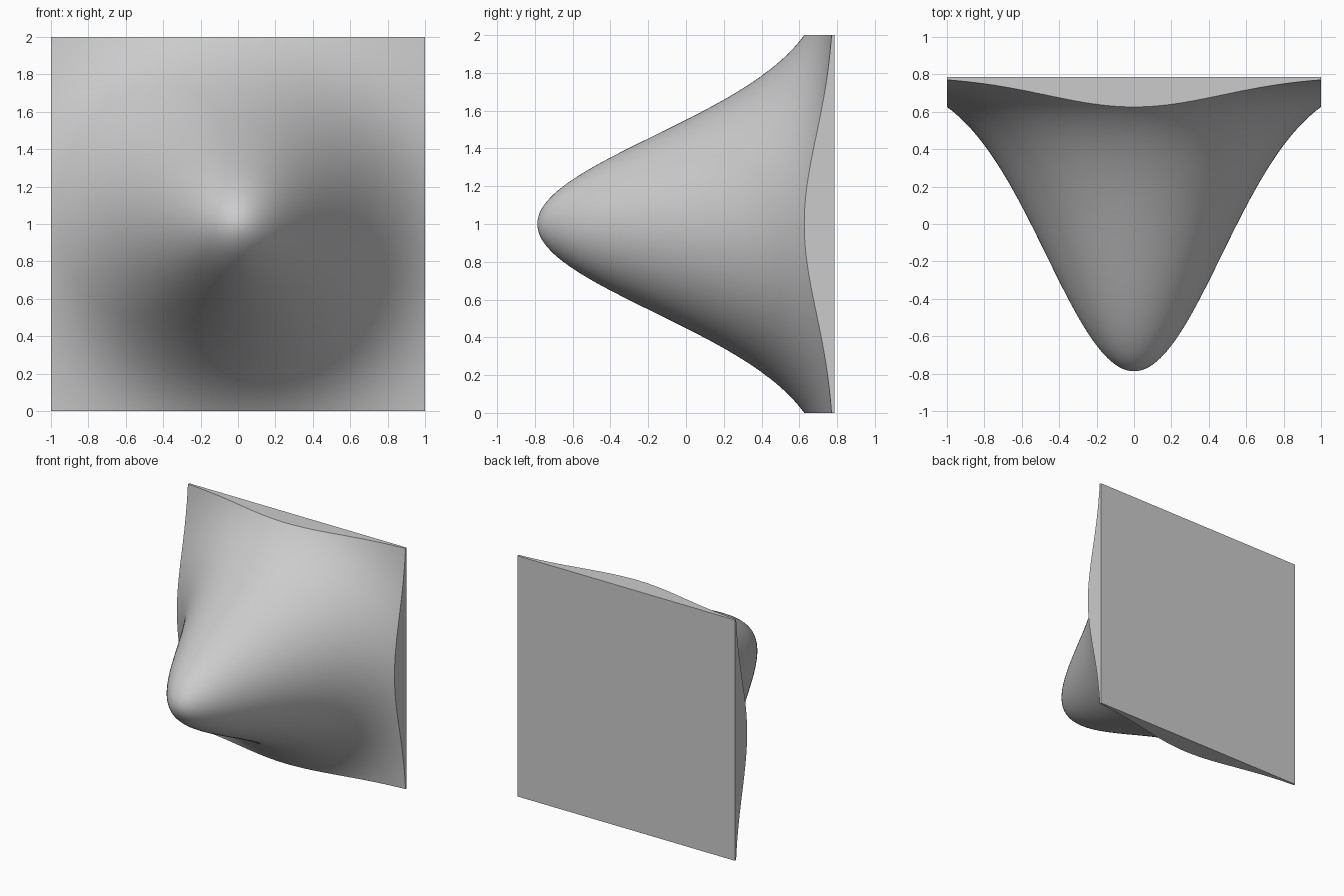
import bpy, bmesh, math

if "Cube" in bpy.data.objects:
    bpy.data.objects.remove(bpy.data.objects["Cube"])

BACK = 0.787      # flat back plane
HEIGHT = 1.574    # bump height in front of the back plane
FALLOFF = 2.28    # gaussian falloff
CELLS = 100

bm = bmesh.new()

# Front: square grid pushed out into a bell-shaped bump
bmesh.ops.create_grid(bm, x_segments=CELLS, y_segments=CELLS, size=1)
for v in bm.verts:
    x, z = v.co.x, v.co.y
    bump = HEIGHT * math.exp(-FALLOFF * (x * x + z * z))
    v.co = (x, BACK - bump, z + 1)

# Sides: rim extruded straight to the back plane
rim = [e for e in bm.edges if e.is_boundary]
walls = bmesh.ops.extrude_edge_only(bm, edges=rim)["geom"]
for v in walls:
    if isinstance(v, bmesh.types.BMVert):
        v.co.y = BACK

# Back: one flat face
bmesh.ops.holes_fill(bm, edges=[e for e in bm.edges if e.is_boundary], sides=0)
bmesh.ops.recalc_face_normals(bm, faces=bm.faces)

mesh = bpy.data.meshes.new("bell_bump_block")
bm.to_mesh(mesh)
bm.free()
obj = bpy.data.objects.new("bell_bump_block", mesh)
bpy.context.collection.objects.link(obj)

# Smooth bump, sharp rim
bpy.context.view_layer.objects.active = obj
obj.select_set(True)
bpy.ops.object.shade_smooth_by_angle(angle=math.radians(30))
